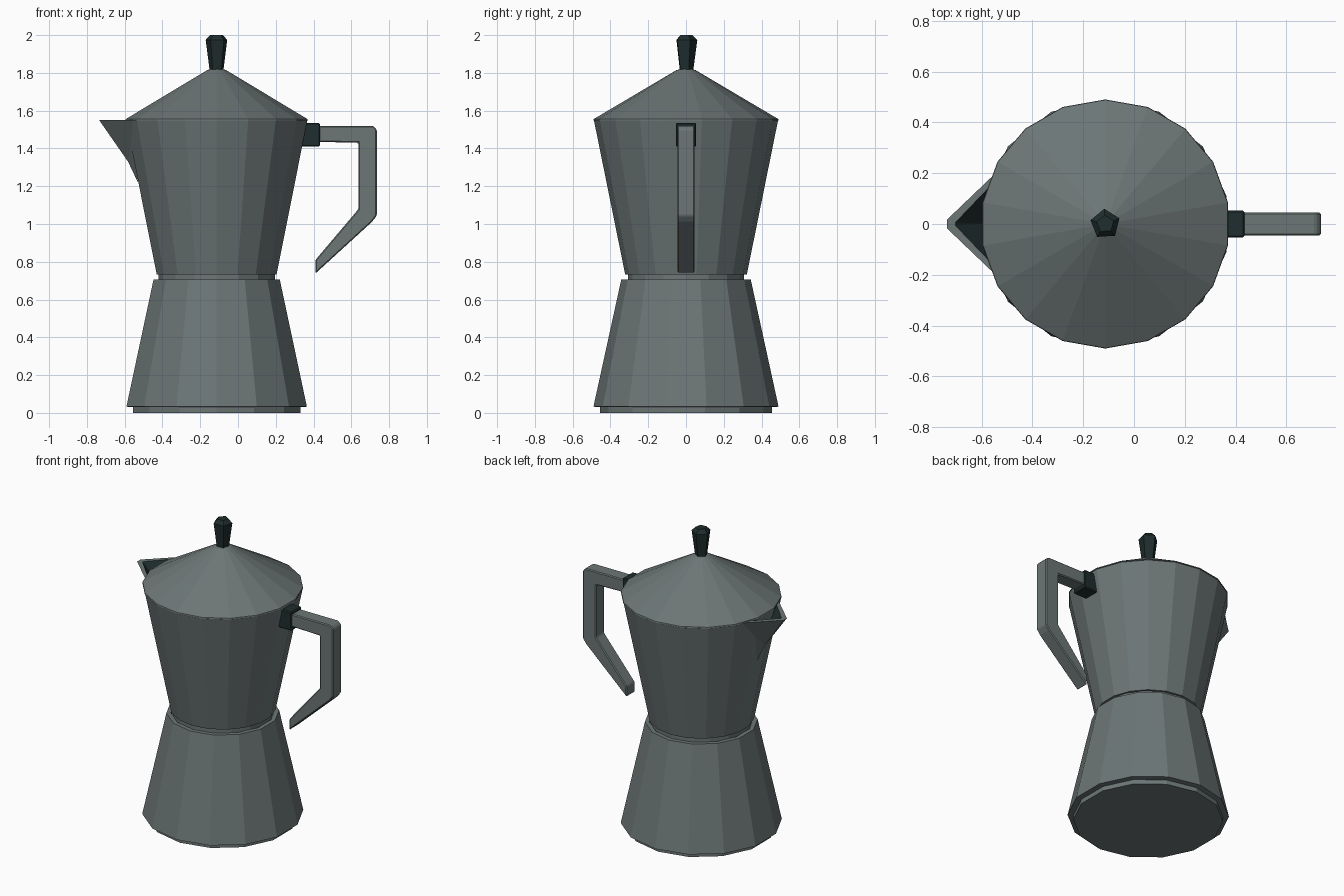
import bpy, bmesh, math

if "Cube" in bpy.data.objects:
    bpy.data.objects.remove(bpy.data.objects["Cube"])

CX = -0.113  # axis of the pot body


def material(name, rgb):
    m = bpy.data.materials.new(name)
    m.diffuse_color = (*rgb, 1)
    m.use_nodes = True
    m.node_tree.nodes["Principled BSDF"].inputs["Base Color"].default_value = m.diffuse_color
    return m


metal = material("grey_metal", (0.15, 0.18, 0.18))
dark = material("dark_plastic", (0.014, 0.026, 0.026))


def make(name, verts, faces, mat, recalc=True):
    me = bpy.data.meshes.new(name)
    me.from_pydata(verts, [], faces)
    if recalc:
        bm = bmesh.new()
        bm.from_mesh(me)
        bmesh.ops.recalc_face_normals(bm, faces=bm.faces)
        bm.to_mesh(me)
        bm.free()
    me.materials.append(mat)
    ob = bpy.data.objects.new(name, me)
    bpy.context.collection.objects.link(ob)
    return ob


def lathe(name, profile, n, mat, turn=0.0):
    """Faceted closed solid from (radius, z) rings around the pot axis."""
    verts, faces = [], []
    for r, z in profile:
        for i in range(n):
            a = 2 * math.pi * (i + turn) / n
            verts.append((CX + r * math.cos(a), r * math.sin(a), z))
    for k in range(len(profile) - 1):
        for i in range(n):
            j = (i + 1) % n
            faces.append((k * n + i, k * n + j, (k + 1) * n + j, (k + 1) * n + i))
    faces.append(tuple(range(n))[::-1])
    faces.append(tuple(range((len(profile) - 1) * n, len(profile) * n)))
    return make(name, verts, faces, mat)


def slab(name, outline, half, mat, bevel=0.0):
    """Extrude an (x, z) outline to both sides of y = 0."""
    n = len(outline)
    verts = [(x, s * half, z) for s in (-1, 1) for x, z in outline]
    faces = [(i, (i + 1) % n, n + (i + 1) % n, n + i) for i in range(n)]
    faces += [tuple(range(n)), tuple(range(n, 2 * n))]
    ob = make(name, verts, faces, mat)
    if bevel:
        b = ob.modifiers.new("bevel", "BEVEL")
        b.width, b.segments = bevel, 1
    return ob


# Water chamber with recessed foot and rim
lathe("water_chamber", [(0.455, 0), (0.455, 0.03), (0.49, 0.033), (0.343, 0.705),
                        (0.315, 0.705), (0.31, 0.69)], 14, metal, 0.5)
# Recessed neck between the chambers
lathe("neck_ring", [(0.308, 0.68), (0.308, 0.745)], 16, metal)
# Upper jug and lid
lathe("upper_jug", [(0.322, 0.733), (0.487, 1.547)], 18, metal, 0.5)
lathe("lid", [(0.49, 1.549), (0.488, 1.556), (0.05, 1.815), (0.03, 1.82)], 18, metal, 0.5)
# Knob
lathe("knob", [(0.038, 1.81), (0.06, 1.975), (0.035, 2.0)], 5, dark, 0.3)

# Spout: folded outer skin, rim and dark open channel
zt = 1.55
half = [(-0.55, 0.195, zt), (-0.735, 0.018, zt),      # outer rim
        (-0.565, 0.15, zt), (-0.703, 0.006, zt)]      # inner rim
verts = half + [(x, -y, z) for x, y, z in half]
verts += [(-0.582, 0, 1.33), (-0.53, 0, 1.22), (-0.565, 0, 1.4)]
faces = [(0, 1, 8), (0, 8, 9), (5, 4, 8), (4, 9, 8), (1, 5, 8),
         (0, 2, 3, 1), (4, 5, 7, 6), (1, 3, 7, 5),
         (2, 10, 3), (3, 10, 7), (7, 10, 6),
         (0, 9, 10, 2), (4, 6, 10, 9)]
spout = make("spout", verts, faces, metal)
spout.data.materials.append(dark)
for p in spout.data.polygons:
    inner = {2, 3, 6, 7, 10}
    if set(p.vertices) <= inner:
        p.material_index = 1

# Handle and its dark mounting block
slab("handle", [(0.42, 1.52), (0.715, 1.52), (0.735, 1.5), (0.735, 1.045),
                (0.71, 1.012), (0.41, 0.738), (0.41, 0.81), (0.637, 1.078),
                (0.637, 1.43), (0.42, 1.435)], 0.046, metal, 0.006)
slab("handle_mount", [(0.33, 1.535), (0.434, 1.535), (0.434, 1.41), (0.33, 1.41)],
     0.054, dark, 0.006)
